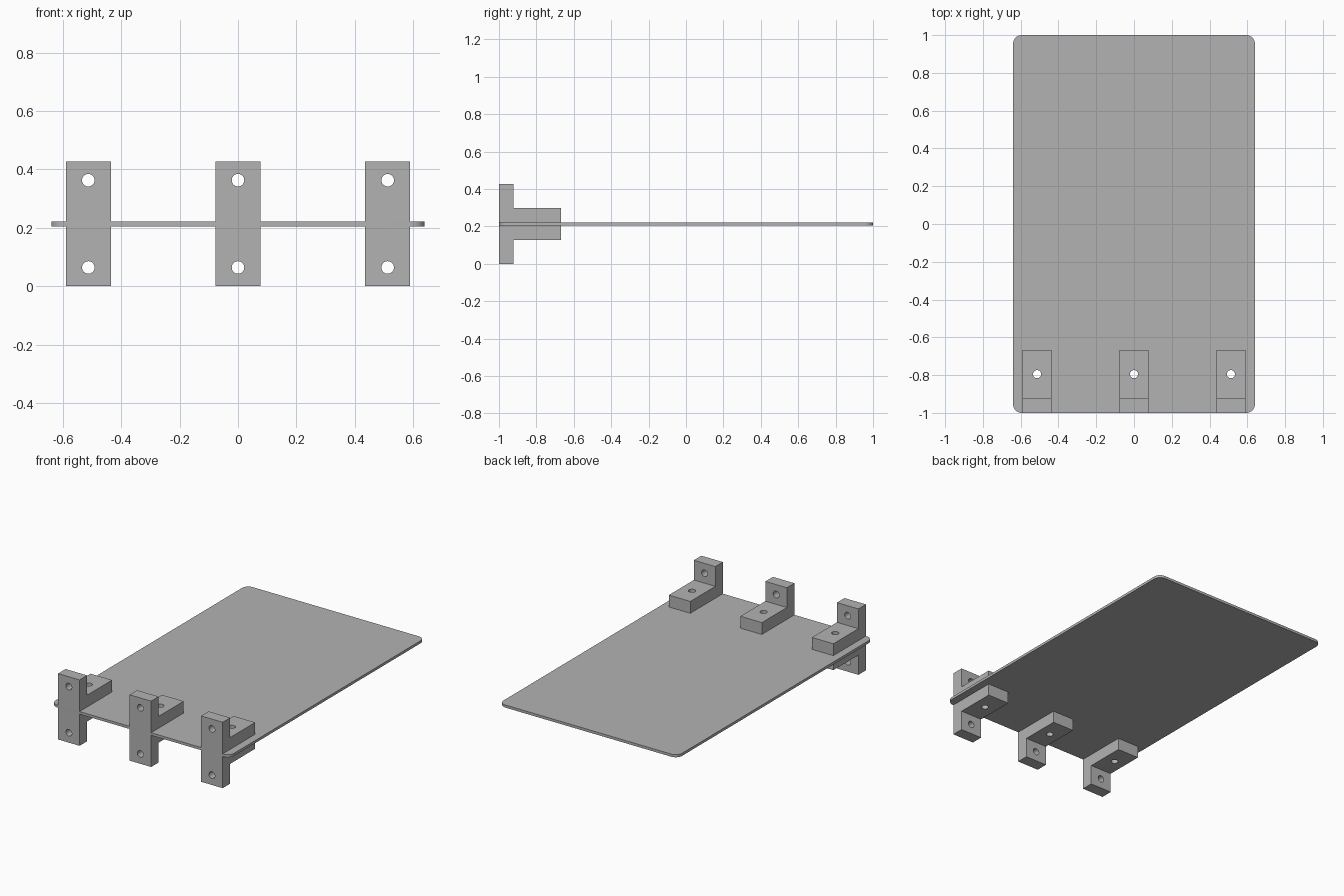
import bpy, bmesh, math
from mathutils import Matrix, Vector

cube = bpy.data.objects.get("Cube")
if cube:
    bpy.data.objects.remove(cube)

# Overall dimensions
HALF_X, HALF_Y, CORNER = 0.64, 1.0, 0.045
MID_Z, PLATE_T = 0.2135, 0.017
WIDTH, THICK = 0.154, 0.077
TOP_Z, LEG_END = 0.427, -0.667
BOLT_R, BOLT_Z, BOLT_Y = 0.0215, 0.363, -0.795
SPACING = 0.513

grey = bpy.data.materials.new("plain_grey")
grey.use_nodes = True
colour = (0.45, 0.45, 0.45, 1)
grey.diffuse_color = colour
grey.node_tree.nodes["Principled BSDF"].inputs["Base Color"].default_value = colour


def make_object(name, bm):
    bmesh.ops.recalc_face_normals(bm, faces=bm.faces)
    mesh = bpy.data.meshes.new(name)
    bm.to_mesh(mesh)
    bm.free()
    mesh.materials.append(grey)
    obj = bpy.data.objects.new(name, mesh)
    bpy.context.collection.objects.link(obj)
    return obj


def extrude_profile(name, points, depth):
    """Fill an outline and extrude it along the depth vector."""
    bm = bmesh.new()
    face = bm.faces.new([bm.verts.new(p) for p in points])
    new = bmesh.ops.extrude_face_region(bm, geom=[face])["geom"]
    bmesh.ops.translate(bm, vec=depth,
                        verts=[v for v in new if isinstance(v, bmesh.types.BMVert)])
    return make_object(name, bm)


def drill(obj, holes):
    """Cut round holes, each given as a centre and a rotation about x."""
    bm = bmesh.new()
    for centre, tilt in holes:
        bmesh.ops.create_cone(
            bm, cap_ends=True, segments=32, radius1=BOLT_R, radius2=BOLT_R, depth=0.3,
            matrix=Matrix.Translation(centre) @ Matrix.Rotation(tilt, 4, 'X'))
    cutter = make_object("bolt_cutter", bm)
    cutter.hide_render = True
    mod = obj.modifiers.new("bolt_holes", 'BOOLEAN')
    mod.operation, mod.solver, mod.object = 'DIFFERENCE', 'EXACT', cutter
    bpy.ops.object.select_all(action='DESELECT')
    obj.select_set(True)
    bpy.context.view_layer.objects.active = obj
    bpy.ops.object.modifier_apply(modifier=mod.name)
    bpy.data.objects.remove(cutter)
    bpy.ops.object.shade_smooth_by_angle(angle=math.radians(30))


# Thin plate with rounded corners
outline = []
for i, (sx, sy) in enumerate([(1, 1), (-1, 1), (-1, -1), (1, -1)]):
    for k in range(9):
        a = math.radians(90 * i + 90 * k / 8)
        outline.append((sx * (HALF_X - CORNER) + CORNER * math.cos(a),
                        sy * (HALF_Y - CORNER) + CORNER * math.sin(a),
                        MID_Z - PLATE_T / 2))
plate = extrude_profile("plate", outline, Vector((0, 0, PLATE_T)))
drill(plate, [((x, BOLT_Y, MID_Z), 0) for x in (-SPACING, 0, SPACING)])

# L-shaped brackets, mirrored above and below the plate
base = PLATE_T / 2
height = TOP_Z - MID_Z
L_SHAPE = [(-HALF_Y, base), (LEG_END, base), (LEG_END, base + THICK),
           (-HALF_Y + THICK, base + THICK), (-HALF_Y + THICK, height), (-HALF_Y, height)]
for side, x in (("right", -SPACING), ("middle", 0), ("left", SPACING)):
    for level, s in (("upper", 1), ("lower", -1)):
        points = [(x - WIDTH / 2, y, MID_Z + s * h) for y, h in L_SHAPE]
        bracket = extrude_profile(f"{level}_{side}_bracket", points, Vector((WIDTH, 0, 0)))
        drill(bracket, [((x, BOLT_Y, MID_Z + s * base), 0),
                        ((x, -HALF_Y, MID_Z + s * (BOLT_Z - MID_Z)), math.pi / 2)])
